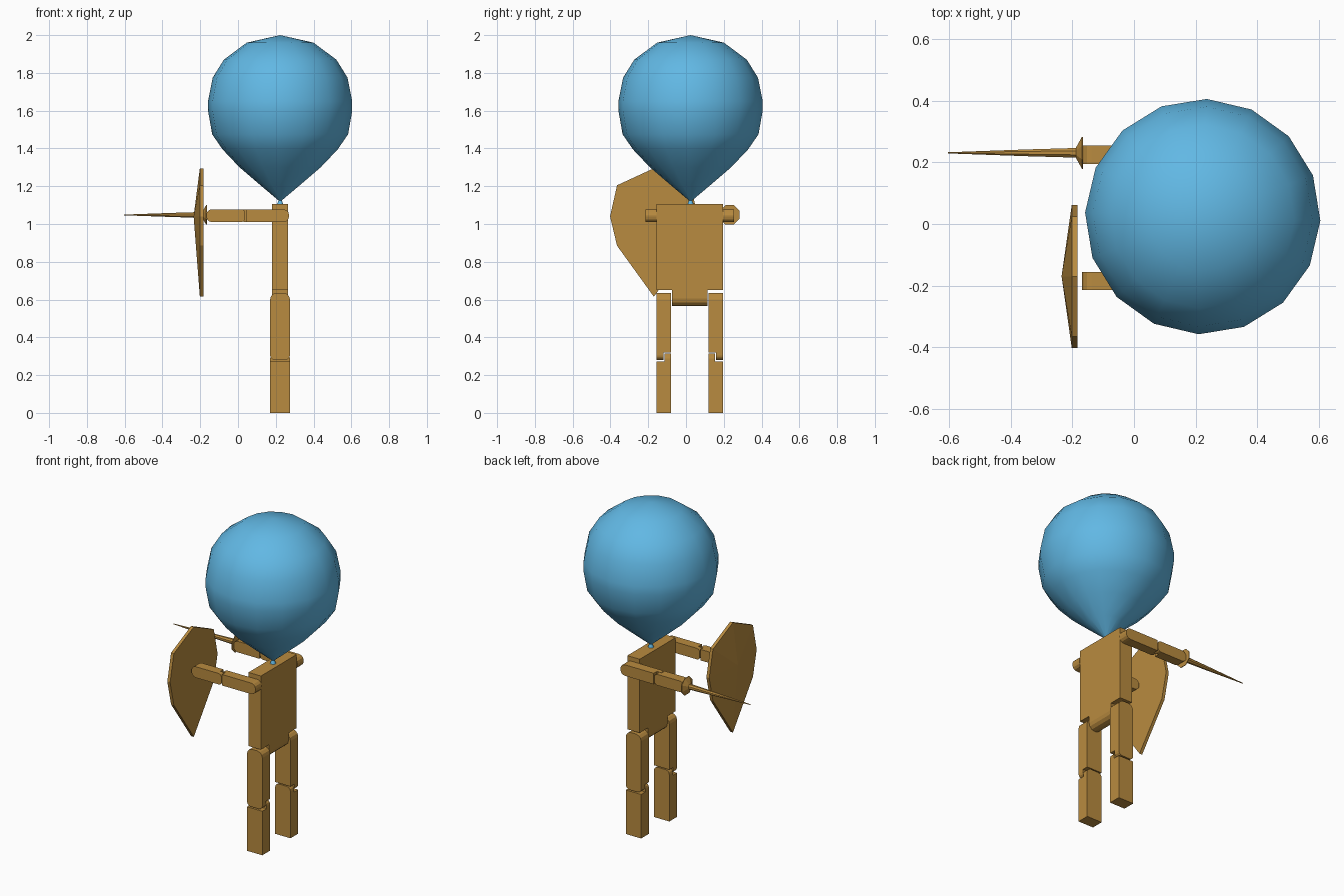
import bpy, bmesh, math
from mathutils import Matrix

if "Cube" in bpy.data.objects:
    bpy.data.objects.remove(bpy.data.objects["Cube"])

MID = 0.02          # y of the body's mirror plane


def material(name, rgb):
    m = bpy.data.materials.new(name)
    m.diffuse_color = (*rgb, 1)
    m.use_nodes = True
    m.node_tree.nodes["Principled BSDF"].inputs["Base Color"].default_value = m.diffuse_color
    return m


WOOD = material("wood brown", (0.485, 0.258, 0.05))
BLUE = material("balloon blue", (0.12, 0.479, 0.776))


def finish(name, bm, mat):
    bmesh.ops.remove_doubles(bm, verts=bm.verts, dist=1e-5)
    bmesh.ops.recalc_face_normals(bm, faces=bm.faces)
    me = bpy.data.meshes.new(name)
    bm.to_mesh(me)
    bm.free()
    me.materials.append(mat)
    ob = bpy.data.objects.new(name, me)
    bpy.context.collection.objects.link(ob)
    return ob


def add_bar(bm, x, z, y, radii=(0, 0, 0, 0)):
    """Rounded rectangle in x-z, extruded along y; radii: low-left, low-right, top-right, top-left."""
    corners = [(x[0], z[0], 1, 1, 180), (x[1], z[0], -1, 1, 270),
               (x[1], z[1], -1, -1, 0), (x[0], z[1], 1, -1, 90)]
    pts = []
    for (cx, cz, sx, sz, a), r in zip(corners, radii):
        if r == 0:
            pts.append((cx, cz))
            continue
        for i in range(4):
            t = math.radians(a + 30 * i)
            pts.append((cx + sx * r + r * math.cos(t), cz + sz * r + r * math.sin(t)))
    rings = [[bm.verts.new((px, yy, pz)) for px, pz in pts] for yy in y]
    bm.faces.new(rings[0])
    bm.faces.new(rings[1][::-1])
    n = len(pts)
    for i in range(n):
        j = (i + 1) % n
        bm.faces.new((rings[0][i], rings[1][i], rings[1][j], rings[0][j]))


def limb(name, bars):
    """Build a limb on the -y side and its mirrored twin."""
    for side in ("left", "right"):
        bm = bmesh.new()
        for b in bars:
            add_bar(bm, *b)
        if side == "right":
            for v in bm.verts:
                v.co.y = 2 * MID - v.co.y
        finish(f"{side}_{name}", bm, WOOD)


def lathe(name, rings, sides, matrix, mat, phase=0.0):
    """Revolve (radius, height) pairs about z, then place with matrix."""
    bm = bmesh.new()
    loops = []
    for r, h in rings:
        if r == 0:
            loops.append([bm.verts.new((0, 0, h))] * sides)
        else:
            loops.append([bm.verts.new((r * math.cos(phase + math.tau * i / sides),
                                        r * math.sin(phase + math.tau * i / sides), h))
                          for i in range(sides)])
    for a, b in zip(loops, loops[1:]):
        for i in range(sides):
            j = (i + 1) % sides
            bm.faces.new(list(dict.fromkeys((a[i], a[j], b[j], b[i]))))
    for end, (r, h) in ((loops[0], rings[0]), (loops[-1], rings[-1])):
        if r:
            bm.faces.new(end)
    bm.transform(matrix)
    return finish(name, bm, mat)


# torso with rounded hip block
bm = bmesh.new()
add_bar(bm, (0.18, 0.265), (0.65, 1.105), (-0.155, 0.195))
finish("torso", bm, WOOD)
bm = bmesh.new()
add_bar(bm, (0.18, 0.265), (0.565, 0.65), (-0.075, 0.115), (0.04, 0.04, 0, 0))
finish("hip", bm, WOOD)

# legs with half-lapped knees
LX, OUT, IN, LAP = (0.17, 0.275), -0.155, -0.08, -0.118
limb("upper_leg", [(LX, (0.32, 0.636), (OUT, IN), (0, 0, 0.035, 0.035)),
                   (LX, (0.28, 0.32), (OUT, LAP), (0.025, 0.025, 0, 0))])
limb("lower_leg", [(LX, (0, 0.272), (OUT, IN)),
                   (LX, (0.272, 0.314), (LAP + 0.004, IN), (0, 0, 0.025, 0.025))])

# arms with half-lapped elbows
AZ, OUT, IN, LAP = (1.01, 1.078), -0.215, -0.155, -0.185
limb("upper_arm", [((0.042, 0.27), AZ, (OUT, IN), (0, 0.03, 0.03, 0)),
                   ((0.015, 0.042), AZ, (LAP + 0.003, IN), (0.02, 0, 0, 0.02))])
limb("forearm", [((-0.168, 0.01), AZ, (OUT, IN), (0.03, 0, 0, 0.03)),
                 ((0.01, 0.038), AZ, (OUT, LAP), (0, 0.02, 0.02, 0))])

# sword: flared guard and tapering blade, pointing to -x
aim = Matrix.Translation((-0.165, 0.231, 1.048)) @ Matrix.Rotation(-math.pi / 2, 4, 'Y')
lathe("sword_guard", [(0.056, 0), (0.056, 0.004), (0.017, 0.024)], 8, aim, WOOD, math.pi / 8)
lathe("sword_blade", [(0.017, 0.02), (0.012, 0.18), (0.002, 0.438)], 8, aim, WOOD, math.pi / 8)

# shield: faceted front with raised centre, flat back
half = [(0, 1.295), (0.195, 1.205), (0.232, 1.04), (0.195, 0.885), (0, 0.615)]
outline = half + [(-y, z) for y, z in half[3:0:-1]]
bm = bmesh.new()
front, back = [[bm.verts.new((x, y - 0.17, z)) for y, z in outline] for x in (-0.202, -0.183)]
peak = bm.verts.new((-0.235, -0.17, 1.04))
bm.faces.new(back)
for i in range(len(outline)):
    j = (i + 1) % len(outline)
    bm.faces.new((front[i], front[j], peak))
    bm.faces.new((front[i], front[j], back[j], back[i]))
finish("shield", bm, WOOD)

# balloon head with a small knot
profile = [(0.018, 1.10), (0.009, 1.125), (0.11, 1.21), (0.215, 1.30), (0.305, 1.395),
           (0.36, 1.475), (0.382, 1.60), (0.382, 1.65), (0.357, 1.775), (0.298, 1.87),
           (0.177, 1.96), (0, 2.0)]
balloon = lathe("balloon_head", profile, 16, Matrix.Translation((0.223, 0.024, 0)), BLUE,
                math.radians(-2))
bpy.context.view_layer.objects.active = balloon
balloon.select_set(True)
bpy.ops.object.shade_smooth_by_angle(angle=math.radians(45))
